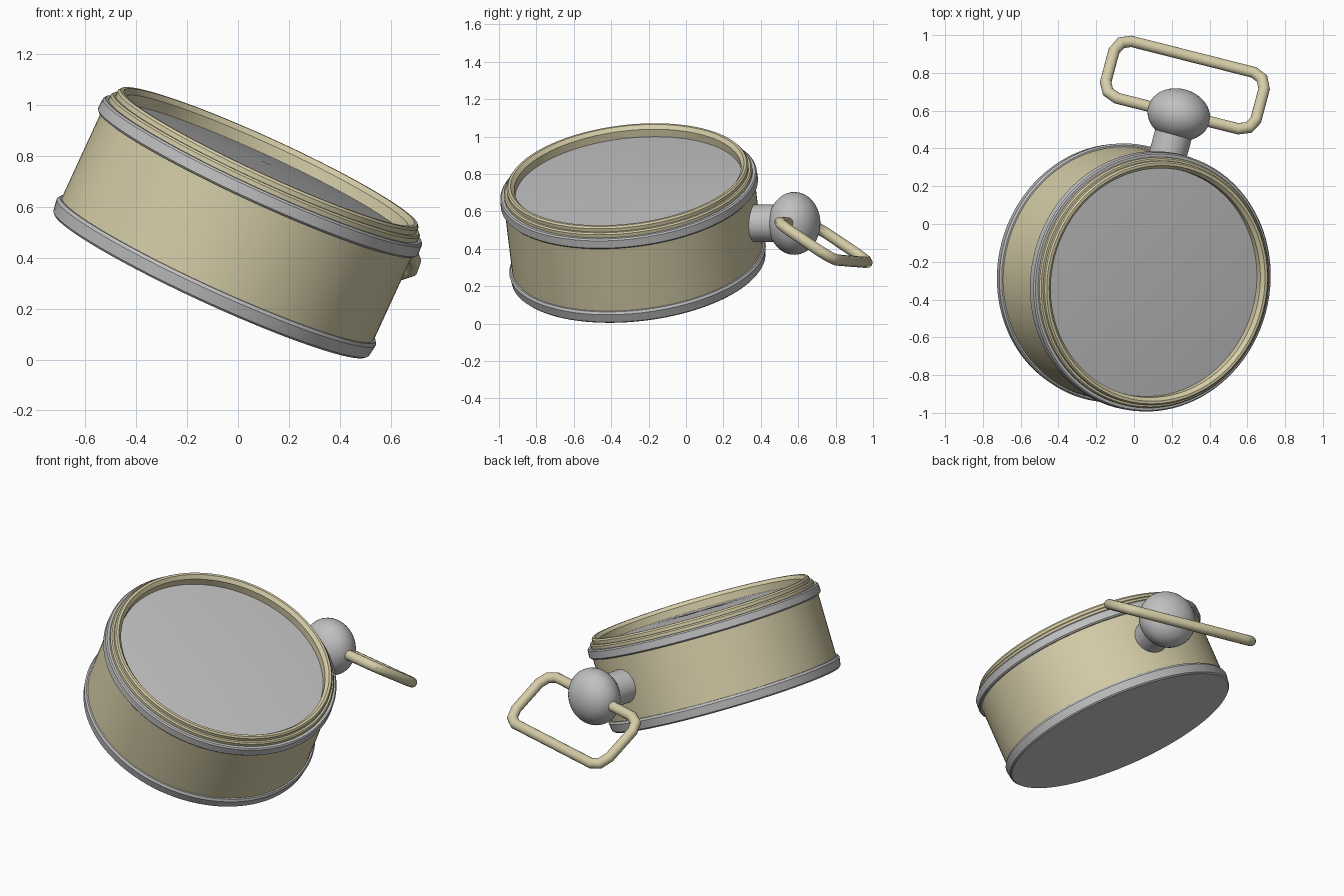
import bpy, math
from mathutils import Vector, Matrix

if "Cube" in bpy.data.objects:
    bpy.data.objects.remove(bpy.data.objects["Cube"])


def material(name, rgb):
    m = bpy.data.materials.new(name)
    m.diffuse_color = (*rgb, 1)
    m.use_nodes = True
    m.node_tree.nodes["Principled BSDF"].inputs["Base Color"].default_value = m.diffuse_color
    return m


GOLD = material("pale_gold", (0.67, 0.61, 0.39))
STEEL = material("steel_grey", (0.53, 0.53, 0.53))


def frame(origin, z, x):
    """Matrix with the local z axis along z and local x close to x."""
    z = Vector(z).normalized()
    x = Vector(x)
    x = (x - z * x.dot(z)).normalized()
    m = Matrix((x, z.cross(x), z)).transposed().to_4x4()
    m.translation = Vector(origin)
    return m


def lathe(name, profile, matrix, mat, segs=96, closed=False, angle=30):
    """Turn a (radius, height) profile round the local z axis."""
    verts, rings, faces = [], [], []
    for r, h in profile:
        if r < 1e-5:
            rings.append([len(verts)] * segs)
            verts.append((0, 0, h))
        else:
            rings.append(list(range(len(verts), len(verts) + segs)))
            verts += [(r * math.cos(2 * math.pi * i / segs),
                       r * math.sin(2 * math.pi * i / segs), h) for i in range(segs)]
    pairs = list(zip(rings, rings[1:]))
    if closed:
        pairs.append((rings[-1], rings[0]))
    for a, b in pairs:
        for i in range(segs):
            j = (i + 1) % segs
            f = list(dict.fromkeys((a[i], a[j], b[j], b[i])))
            if len(f) > 2:
                faces.append(f)
    return finish(name, verts, faces, matrix, mat, angle)


def finish(name, verts, faces, matrix, mat, angle):
    me = bpy.data.meshes.new(name)
    me.from_pydata(verts, [], faces)
    me.materials.append(mat)
    ob = bpy.data.objects.new(name, me)
    bpy.context.collection.objects.link(ob)
    ob.matrix_world = matrix
    bpy.ops.object.select_all(action='DESELECT')
    ob.select_set(True)
    bpy.context.view_layer.objects.active = ob
    bpy.ops.object.shade_smooth_by_angle(angle=math.radians(angle))
    return ob


# Tilted case frame, with the origin at the middle of the back
N = Vector((0.415, -0.11, 0.903)).normalized()
D = Vector((0.262, 0.965, 0.0))
D = (D - N * D.dot(N)).normalized()
BACK = Vector((-0.108, -0.253, 0.294))
CASE = frame(BACK, N, D)

# Case: back plate, side wall, upper band
lathe("back_plate", [(0, 0), (0.675, 0), (0.683, 0.008), (0.69, 0.055),
                     (0.682, 0.068), (0.66, 0.07)], CASE, STEEL)
lathe("case_wall", [(0.66, 0.06), (0.674, 0.065), (0.674, 0.45), (0.66, 0.455)], CASE, GOLD)
lathe("upper_band", [(0.65, 0.442), (0.685, 0.442), (0.692, 0.45), (0.69, 0.492),
                     (0.683, 0.5), (0.65, 0.5)], CASE, STEEL, closed=True)

# Stepped rim round the dial
lathe("dial_rim", [(0.61, 0.47), (0.668, 0.47), (0.668, 0.518), (0.661, 0.526),
                   (0.65, 0.526), (0.65, 0.545), (0.642, 0.555), (0.628, 0.555),
                   (0.619, 0.545), (0.61, 0.535)], CASE, GOLD, closed=True)

# Gently coned dial
lathe("dial", [(0.625, 0.49), (0, 0.53)], CASE, STEEL, segs=64)

# Stem and flattened ball crown
MID = BACK + N * 0.27
lathe("crown_stem", [(0.1, 0.62), (0.1, 0.84)], frame(MID, D, N), STEEL, segs=48)
BALL = MID + D * 0.893
lathe("crown_ball", [(0.168 * math.sin(math.pi * i / 24), -0.137 * math.cos(math.pi * i / 24))
                     for i in range(25)], frame(BALL, D, N), STEEL, segs=48)

# Bow: rounded rectangle of tube hung through the ball
U = Vector((0.969, -0.245, 0.02)).normalized()
V = Vector((0.203, 0.814, -0.545))
V = (V - U * V.dot(U)).normalized()
half = [(0.33, 0), (0.385, 0.025), (0.41, 0.08), (0.41, 0.285), (0.385, 0.345), (0.335, 0.37)]
path = half + [(-a, b) for a, b in reversed(half)]
TUBE, SIDES, n = 0.03, 16, len(path)
verts, faces = [], []
for i in range(n):
    p = Vector(path[i])
    t0 = (p - Vector(path[i - 1])).normalized()
    t1 = (Vector(path[(i + 1) % n]) - p).normalized()
    t = (t0 + t1).normalized()
    side = Vector((t.y, -t.x)) / t.dot(t0)      # mitred outward direction
    for k in range(SIDES):
        a = 2 * math.pi * k / SIDES
        q = p + side * (TUBE * math.cos(a))
        verts.append((q.x, q.y, TUBE * math.sin(a)))
for i in range(n):
    for k in range(SIDES):
        i2, k2 = (i + 1) % n, (k + 1) % SIDES
        faces.append((i * SIDES + k, i2 * SIDES + k, i2 * SIDES + k2, i * SIDES + k2))
finish("bow_ring", verts, faces, frame((0.23, 0.585, 0.535), U.cross(V), U), GOLD, 40)
